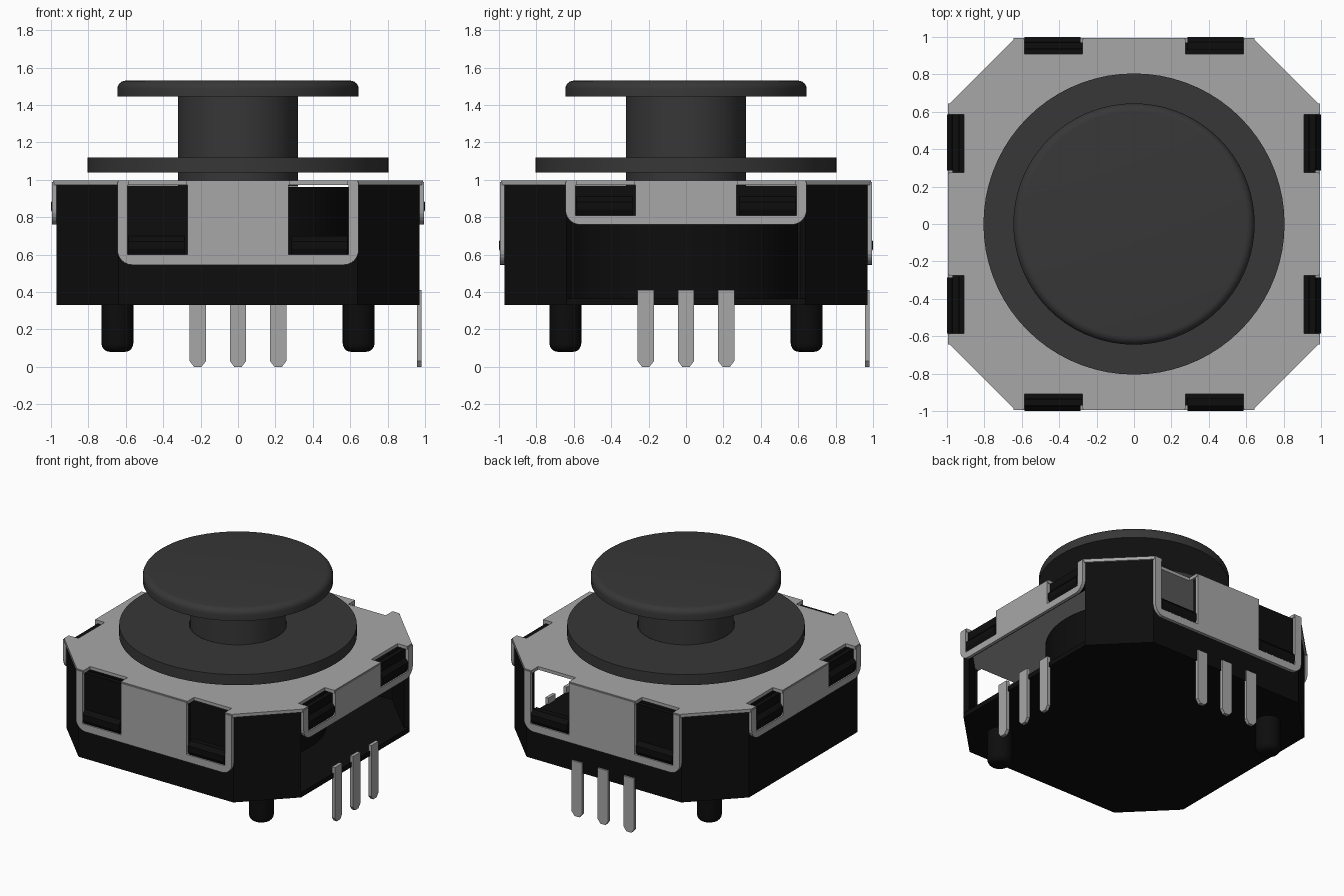
import bpy, bmesh, math
from mathutils import Matrix

if "Cube" in bpy.data.objects:
    bpy.data.objects.remove(bpy.data.objects["Cube"], do_unlink=True)


def material(name, rgb, rough):
    m = bpy.data.materials.new(name)
    m.use_nodes = True
    col = (*rgb, 1.0)
    m.diffuse_color = col
    bsdf = m.node_tree.nodes["Principled BSDF"]
    bsdf.inputs["Base Color"].default_value = col
    bsdf.inputs["Roughness"].default_value = rough
    return m


METAL = material("grey metal", (0.39, 0.39, 0.39), 0.5)
KNOB = material("charcoal plastic", (0.038, 0.038, 0.038), 0.6)
BLACK = material("black plastic", (0.004, 0.004, 0.004), 0.6)


def add_mesh(name, mesh, mat):
    mesh.materials.clear()
    mesh.materials.append(mat)
    ob = bpy.data.objects.new(name, mesh)
    bpy.context.collection.objects.link(ob)
    return ob


def plate(name, loops, w0, w1, mat, matrix=Matrix()):
    """Filled 2D outlines (later loops are holes) extruded from w0 to w1."""
    cu = bpy.data.curves.new(name, 'CURVE')
    cu.dimensions = '2D'
    cu.fill_mode = 'BOTH'
    cu.extrude = (w1 - w0) / 2
    for loop in loops:
        sp = cu.splines.new('POLY')
        sp.points.add(len(loop) - 1)
        for p, (u, v) in zip(sp.points, loop):
            p.co = (u, v, 0, 1)
        sp.use_cyclic_u = True
    tmp = bpy.data.objects.new(name + "_outline", cu)
    bpy.context.collection.objects.link(tmp)
    dg = bpy.context.evaluated_depsgraph_get()
    mesh = bpy.data.meshes.new_from_object(tmp.evaluated_get(dg))
    bpy.data.objects.remove(tmp, do_unlink=True)
    bpy.data.curves.remove(cu)
    mesh.transform(matrix @ Matrix.Translation((0, 0, (w0 + w1) / 2)))
    bm = bmesh.new()
    bm.from_mesh(mesh)
    bmesh.ops.remove_doubles(bm, verts=bm.verts, dist=1e-5)
    bmesh.ops.recalc_face_normals(bm, faces=bm.faces)
    for f in bm.faces:
        f.smooth = False
    bm.to_mesh(mesh)
    bm.free()
    return add_mesh(name, mesh, mat)


def lathe(name, profile, mat, loc=(0, 0, 0), steps=72, closed=False):
    """Spin an (r, z) profile round the z axis."""
    bm = bmesh.new()
    vs = [bm.verts.new((r, 0, z)) for r, z in profile]
    es = [bm.edges.new(p) for p in zip(vs, vs[1:])]
    if closed:
        es.append(bm.edges.new((vs[-1], vs[0])))
    bmesh.ops.spin(bm, geom=vs + es, cent=(0, 0, 0), axis=(0, 0, 1),
                   angle=2 * math.pi, steps=steps)
    bmesh.ops.remove_doubles(bm, verts=bm.verts, dist=1e-5)
    bmesh.ops.recalc_face_normals(bm, faces=bm.faces)
    mesh = bpy.data.meshes.new(name)
    bm.to_mesh(mesh)
    bm.free()
    ob = add_mesh(name, mesh, mat)
    ob.location = loc
    bpy.ops.object.select_all(action='DESELECT')
    ob.select_set(True)
    bpy.context.view_layer.objects.active = ob
    bpy.ops.object.shade_smooth_by_angle(angle=math.radians(35))
    return ob


def arc(cx, cy, r, a0, a1, n):
    return [(cx + r * math.cos(math.radians(a0 + (a1 - a0) * i / n)),
             cy + r * math.sin(math.radians(a0 + (a1 - a0) * i / n))) for i in range(n + 1)]


def mirrored(half):
    return half + [(-u, v) for u, v in reversed(half)]


def rect(u0, u1, v0, v1):
    return [(u0, v0), (u1, v0), (u1, v1), (u0, v1)]


# (u, v, w) -> (along the wall, up, outward); and (outward, up, along) for latches
WALL = Matrix(((1, 0, 0, 0), (0, 0, -1, 0), (0, 1, 0, 0), (0, 0, 0, 1)))
LATCH = Matrix(((0, 0, -1, 0), (-1, 0, 0, 0), (0, 1, 0, 0), (0, 0, 0, 1)))


def turn(deg):
    return Matrix.Rotation(math.radians(deg), 4, 'Z')


def around(side):
    """Repeat a front-edge outline on all four sides."""
    out = []
    for k in range(4):
        for x, y in side:
            for _ in range(k):
                x, y = -y, x
            out.append((x, y))
    return out


SIDES = ["front", "right_hand", "back", "left_hand"]

# Body: floor, corner walls, central housing
plate("body_floor", [around([(-0.64, -0.97), (0.64, -0.97)])], 0.33, 0.365, BLACK)
for k in range(4):
    plate(f"body_corner_wall_{k + 1}", [rect(-0.233, 0.233, 0.33, 0.972)], 1.10, 1.1384,
          BLACK, turn(45 + 90 * k) @ WALL)
lathe("central_housing", [(0, 0.35), (0.6, 0.35), (0.6, 0.96), (0, 0.96)], BLACK)

# Body side walls: one open window at front and back, one mostly open side
open_wall = [(-0.64, 0.33), (0.64, 0.33), (0.64, 0.97), (0.6, 0.97), (0.6, 0.6),
             (0.26, 0.6), (0.26, 0.97), (-0.64, 0.97)]
walls = [open_wall, rect(-0.64, 0.64, 0.79, 0.97),
         [(-u, v) for u, v in open_wall], rect(-0.64, 0.64, 0.33, 0.97)]
for k, outline in enumerate(walls):
    plate(f"body_wall_{SIDES[k]}", [outline], 0.935, 0.97, BLACK, turn(90 * k) @ WALL)

# Metal cover: notched octagonal top with a round hole
top_half = [(0.275, -0.99), (0.275, -0.91), (0.585, -0.91), (0.585, -0.99), (0.64, -0.99)]
top_side = [(-x, y) for x, y in reversed(top_half)] + top_half
plate("cover_top", [around(top_side), arc(0, 0, 0.57, 0, 355, 71)], 0.972, 0.996, METAL)

# Folded cover flaps with two windows each, and the snap latches in them
for k in range(4):
    zb, wb = (0.545, 0.60) if k % 2 == 0 else (0.76, 0.81)
    half = (arc(0.565, zb + 0.08, 0.08, -90, 0, 6)
            + [(0.645, 0.988), (0.59, 0.988), (0.59, wb), (0.27, wb), (0.27, 0.988)])
    plate(f"cover_flap_{SIDES[k]}", [mirrored(half)], 0.971, 0.995, METAL, turn(90 * k) @ WALL)
    hook = [(0.93, wb), (0.985, wb), (1.0, wb + 0.03), (1.0, wb + 0.07),
            (0.972, wb + 0.1), (0.93, wb + 0.1)]
    for n, c in enumerate((-0.585, 0.285)):
        plate(f"latch_{SIDES[k]}_{n + 1}", [hook], c, c + 0.3, BLACK, turn(90 * k) @ LATCH)

# Contact pins on two sides
for k in (1, 2):
    for n, u in enumerate((-0.215, 0, 0.215)):
        pin = [(u - 0.02, 0), (u + 0.02, 0), (u + 0.043, 0.03), (u + 0.043, 0.41),
               (u - 0.043, 0.41), (u - 0.043, 0.03)]
        plate(f"contact_pin_{SIDES[k]}_{n + 1}", [pin], 0.957, 0.982, METAL,
              turn(90 * k) @ WALL)

# Locating pegs on one diagonal
for s in (1, -1):
    lathe(f"locating_peg_{1 if s > 0 else 2}",
          [(0, 0.08)] + arc(0.04, 0.125, 0.045, -90, 0, 5) + [(0.085, 0.34), (0, 0.34)],
          BLACK, (0.645 * s, -0.645 * s, 0), 32)

# Thumb control: dust ring, stem, and cap with rounded rim
lathe("dust_ring", [(0.33, 1.04), (0.805, 1.04), (0.805, 1.12), (0.33, 1.12)], KNOB,
      closed=True)
lathe("thumb_stem", [(0, 0.965), (0.322, 0.965), (0.322, 1.45), (0, 1.45)], KNOB)
lathe("thumb_cap", [(0, 1.445), (0.645, 1.445)] + arc(0.6, 1.485, 0.045, 0, 90, 6)
      + [(0, 1.53)], KNOB)
